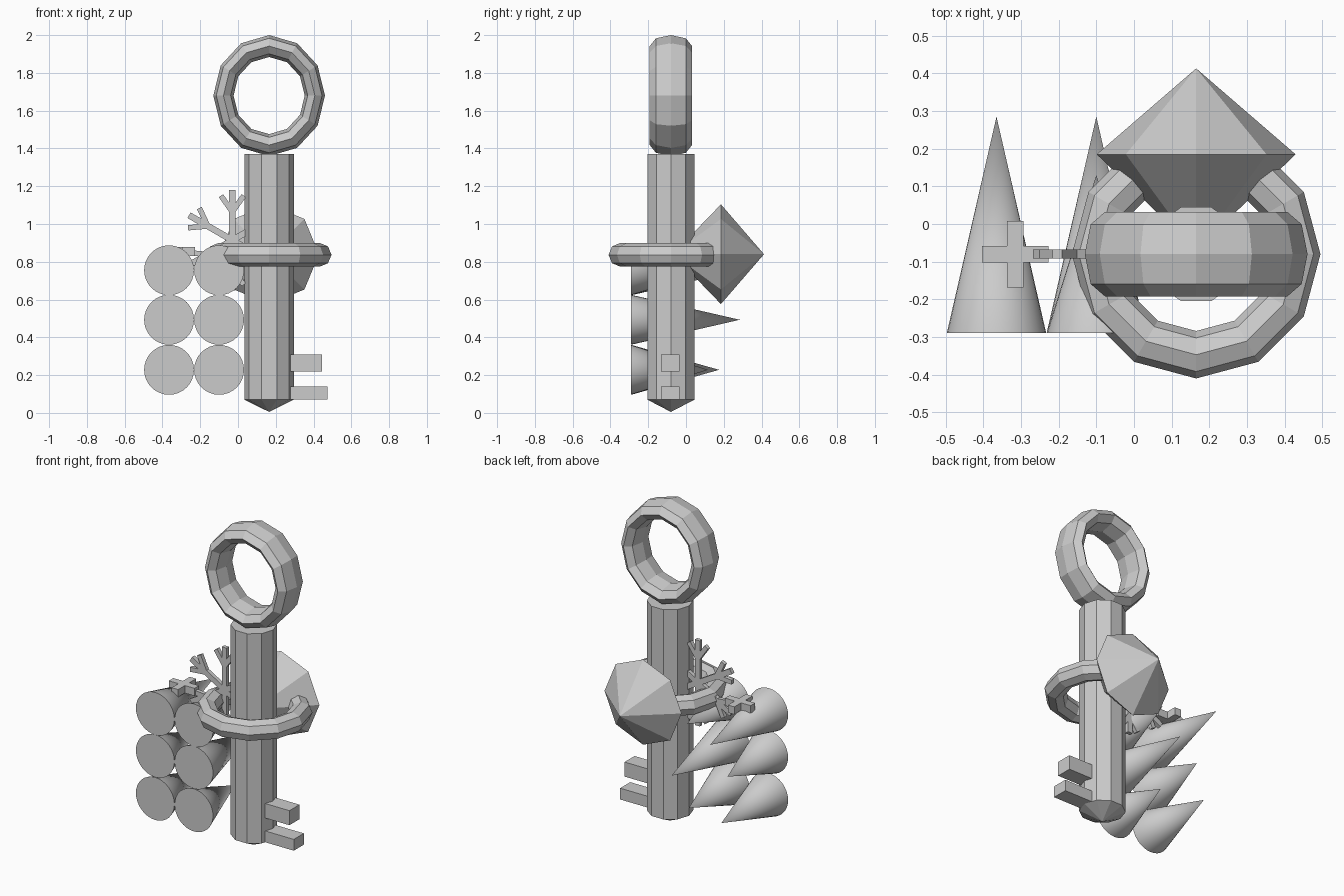
import bpy, bmesh, math
from mathutils import Matrix, Vector

if "Cube" in bpy.data.objects:
    bpy.data.objects.remove(bpy.data.objects["Cube"])

CX, CY = 0.165, -0.08          # axis of the key shaft


def finish(name, bm, smooth=False):
    bmesh.ops.recalc_face_normals(bm, faces=bm.faces[:])
    me = bpy.data.meshes.new(name)
    bm.to_mesh(me)
    bm.free()
    ob = bpy.data.objects.new(name, me)
    bpy.context.collection.objects.link(ob)
    if smooth:
        for p in me.polygons:
            p.use_smooth = len(p.vertices) == 3
    return ob


def box(bm, lo, hi, turn=Matrix()):
    lo, hi = Vector(lo), Vector(hi)
    m = turn @ Matrix.Translation((lo + hi) / 2) @ Matrix.Diagonal((*(hi - lo), 1))
    bmesh.ops.create_cube(bm, size=1, matrix=m)


def lathe(name, profile, sides, place, closed=False, start=0.0):
    """Spin (radius, height) points round local z; radius 0 makes a pole."""
    bm = bmesh.new()
    rings = []
    for r, h in profile:
        if r == 0:
            rings.append([bm.verts.new(place @ Vector((0, 0, h)))] * sides)
        else:
            rings.append([bm.verts.new(place @ Vector((
                r * math.cos(start + 2 * math.pi * i / sides),
                r * math.sin(start + 2 * math.pi * i / sides), h))) for i in range(sides)])
    pairs = list(zip(rings, rings[1:])) + ([(rings[-1], rings[0])] if closed else [])
    for a, b in pairs:
        for i in range(sides):
            j = (i + 1) % sides
            quad = list(dict.fromkeys((a[i], a[j], b[j], b[i])))
            bm.faces.new(quad)
    return finish(name, bm)


def tube(major, ra, rh, n=8):
    return [(major + ra * math.cos(2 * math.pi * k / n),
             rh * math.sin(2 * math.pi * k / n)) for k in range(n)]


# key shaft with pointed tip
lathe("key_shaft", [(0, 0.005), (0.131, 0.07), (0.131, 1.37), (0, 1.37)], 10,
      Matrix.Translation((CX, CY, 0)))

# key bow: upright ring, slightly taller than wide
upright = Matrix.Rotation(math.pi / 2, 4, 'X')
lathe("key_bow", tube(0.262, 0.058, 0.112), 12,
      Matrix.Translation((CX, CY, 1.68)) @ Matrix.Diagonal((0.924, 1, 1, 1)) @ upright, True)

# key teeth
for name, x1, z0, z1 in (("upper_tooth", 0.445, 0.22, 0.31), ("lower_tooth", 0.475, 0.07, 0.14)):
    bm = bmesh.new()
    box(bm, (CX, -0.132, z0), (x1, -0.034, z1))
    finish(name, bm)

# jewel ring lying round the shaft
lathe("jewel_band", tube(0.267, 0.063, 0.063), 12,
      Matrix.Translation((CX, CY, 0.837)), True)

# eight-sided gem at the back of the band, point outward
backward = Matrix.Rotation(-math.pi / 2, 4, 'X')
lathe("gem", [(0, -0.07), (0.264, 0.185), (0, 0.413)], 8,
      Matrix.Translation((CX, 0, 0.84)) @ backward)

# six spikes in a grid, tips of differing reach
for row, (z, tips) in enumerate(((0.755, (0.285, 0.13)),
                                 (0.493, (0.115, 0.285)),
                                 (0.228, (0.175, 0.115)))):
    for col, (x, tip) in enumerate(zip((-0.365, -0.10), tips)):
        bm = bmesh.new()
        bmesh.ops.create_cone(bm, cap_ends=True, segments=32, radius1=0.132, radius2=0,
                              depth=tip + 0.29,
                              matrix=Matrix.Translation((x, (tip - 0.29) / 2, z)) @ backward)
        finish(f"spike_{row}_{col}", bm, True)

# snowflake: six arms, each with a pair of twigs
bm = bmesh.new()
hub = Matrix.Translation((-0.03, CY, 0.914))
for k in range(6):
    arm = hub @ Matrix.Rotation(k * math.pi / 3, 4, 'Y')
    box(bm, (-0.017, -0.012, 0), (0.017, 0.012, 0.265), arm)
    for s in (-1, 1):
        twig = arm @ Matrix.Translation((0, 0, 0.15)) @ Matrix.Rotation(s * math.radians(35), 4, 'Y')
        box(bm, (-0.014, -0.012, 0), (0.014, 0.012, 0.105), twig)
finish("snowflake", bm)

# small flat plus
bm = bmesh.new()
outline = []
a, b = 0.022, 0.088
for k in range(4):
    turn = Matrix.Rotation(k * math.pi / 2, 4, 'Z')
    outline += [turn @ Vector(p) for p in ((b, -a, 0), (b, a, 0), (a, a, 0))]
face = bm.faces.new([bm.verts.new(p + Vector((-0.315, CY, 0.83))) for p in outline])
top = bmesh.ops.extrude_face_region(bm, geom=[face])
bmesh.ops.translate(bm, vec=(0, 0, 0.047),
                    verts=[g for g in top["geom"] if isinstance(g, bmesh.types.BMVert)])
finish("plus", bm)
